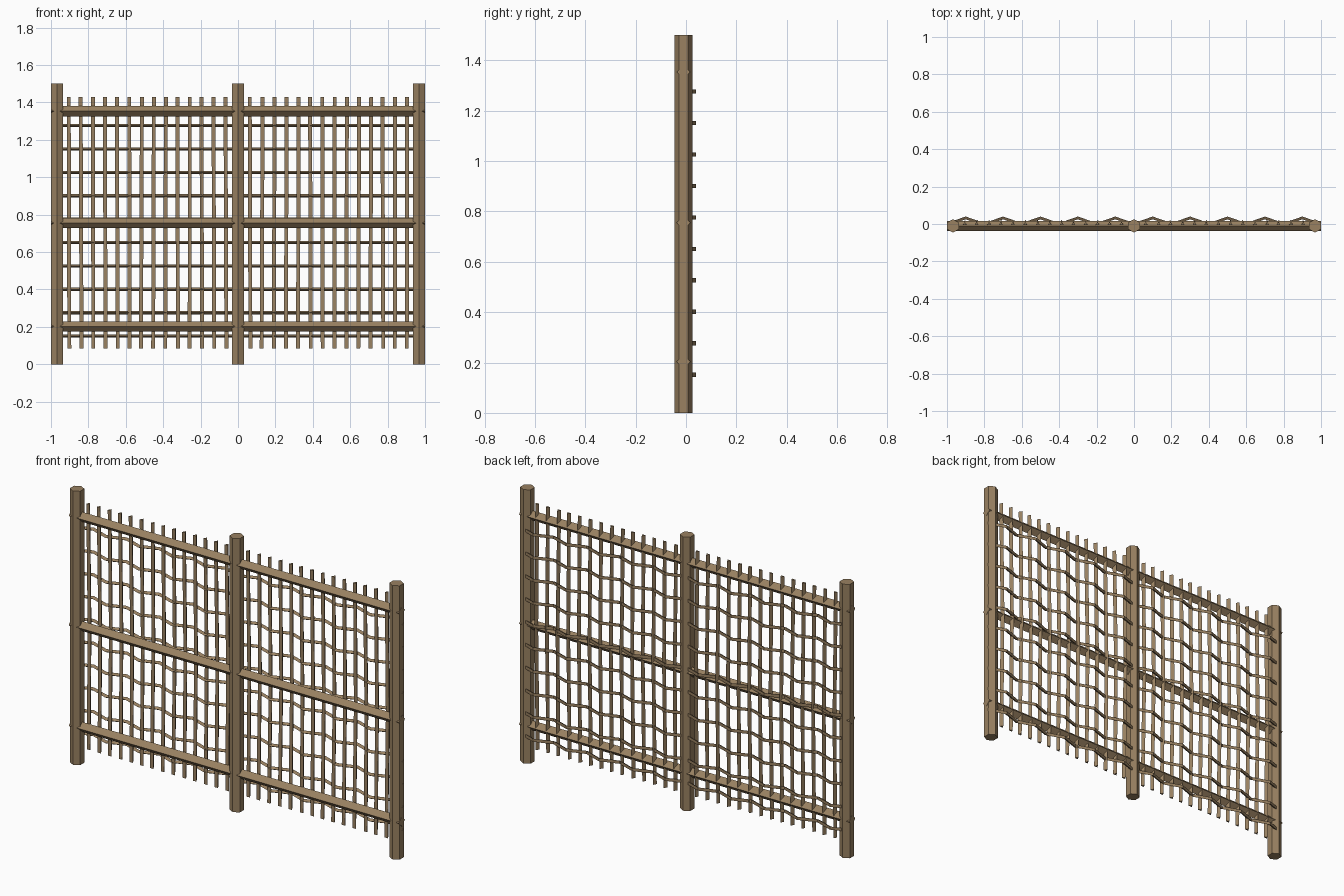
import bpy, math, random
from mathutils import Vector

random.seed(4)
cube = bpy.data.objects.get("Cube")
if cube:
    bpy.data.objects.remove(cube, do_unlink=True)

wood = bpy.data.materials.new("weathered_wood")
wood.use_nodes = True
COLOUR = (0.32, 0.22, 0.12, 1)
wood.diffuse_color = COLOUR
wood.node_tree.nodes["Principled BSDF"].inputs["Base Color"].default_value = COLOUR


def pole(name, path, radius, sides, up):
    """Sweep a regular polygon along a path; its first corner points along up."""
    path = [Vector(p) for p in path]
    axis = (path[-1] - path[0]).normalized()
    up = Vector(up)
    side = axis.cross(up).normalized()
    verts, faces = [], []
    for p in path:
        for k in range(sides):
            a = math.tau * k / sides
            verts.append(p + radius * (math.cos(a) * up + math.sin(a) * side))
    for r in range(len(path) - 1):
        for k in range(sides):
            a, b = r * sides + k, r * sides + (k + 1) % sides
            faces.append((a, b, b + sides, a + sides))
    last = (len(path) - 1) * sides
    faces.append(tuple(reversed(range(sides))))
    faces.append(tuple(range(last, last + sides)))
    mesh = bpy.data.meshes.new(name)
    mesh.from_pydata(verts, [], faces)
    mesh.materials.append(wood)
    mesh.update()
    obj = bpy.data.objects.new(name, mesh)
    bpy.context.collection.objects.link(obj)
    return obj


BACK, FRONT = (0, 1, 0), (0, -1, 0)
POST_X = 0.968

# Hexagonal posts
for label, x in (("right", -POST_X), ("centre", 0), ("left", POST_X)):
    pole(f"{label}_post", [(x, -0.01, 0), (x, -0.01, 1.5)], 0.036, 6, BACK)

# Square rails set on edge
for label, z in (("bottom", 0.203), ("middle", 0.755), ("top", 1.353)):
    pole(f"{label}_rail", [(-1, -0.01, z), (1, -0.01, z)], 0.027, 4, BACK)

# Thin three-sided pickets, fourteen in each bay, bowed slightly backwards
for bay, start in (("right", -POST_X), ("left", 0)):
    for i in range(1, 15):
        x = start + POST_X * i / 15
        lean = random.uniform(-0.003, 0.003)
        pole(f"{bay}_picket_{i}",
             [(x - lean, 0, 0.085), (x, 0.01, 0.75), (x + lean, 0, 1.43)],
             0.012, 3, BACK)

# Woven horizontal withies that zigzag behind the pickets
for i in range(10):
    z = 0.151 + 0.125 * i
    path = [(k / 10, 0.035 * (k % 2), z) for k in range(-10, 11)]
    pole(f"withy_{i + 1}", path, 0.01, 3, FRONT)
